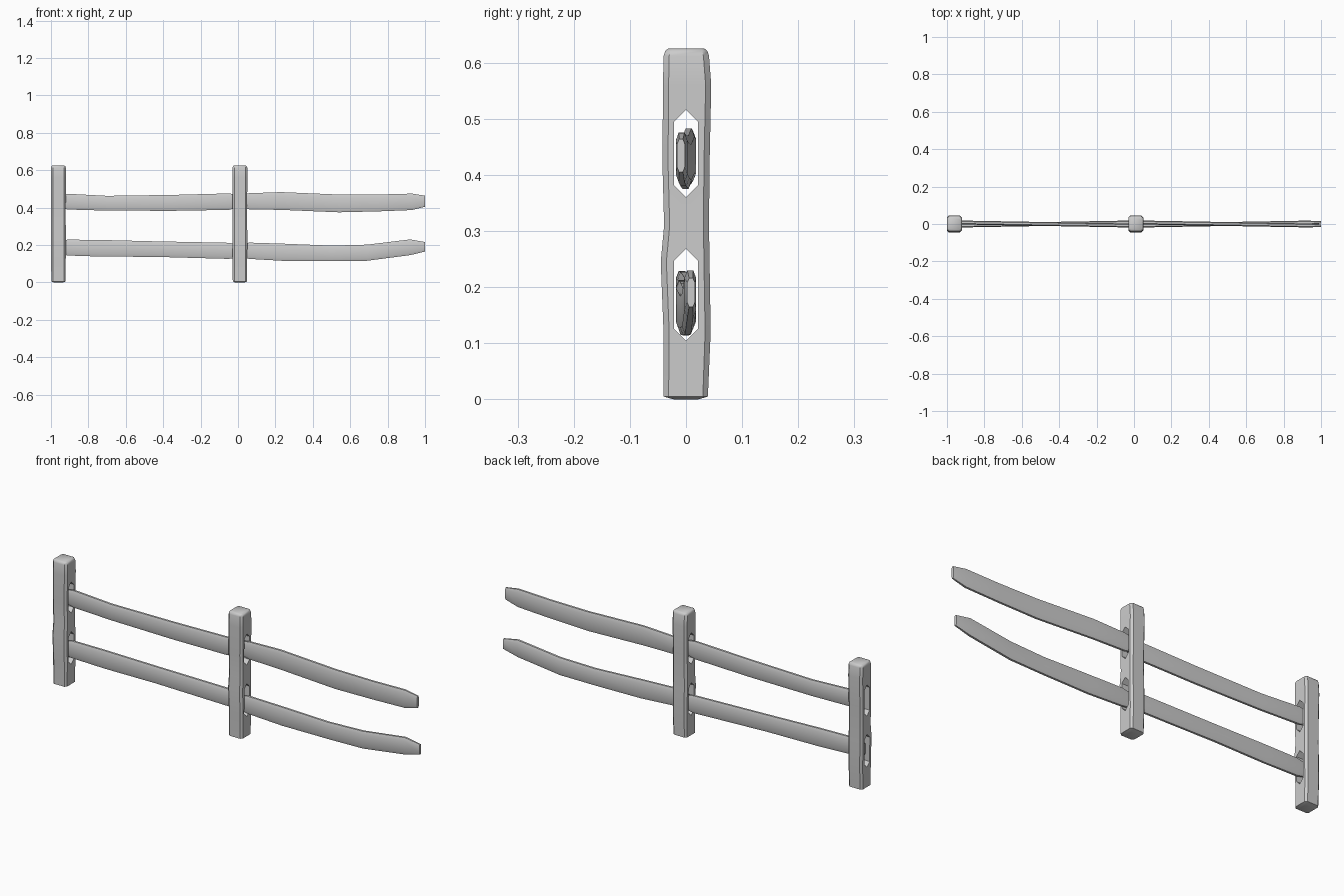
import bpy, bmesh
from math import radians

if "Cube" in bpy.data.objects:
    bpy.data.objects.remove(bpy.data.objects["Cube"])


def loft(name, rings):
    """Skin a stack of equal-sized rings and cap both ends."""
    bm = bmesh.new()
    vs = [[bm.verts.new(p) for p in r] for r in rings]
    n = len(vs[0])
    for a, b in zip(vs, vs[1:]):
        for i in range(n):
            j = (i + 1) % n
            bm.faces.new((a[i], a[j], b[j], b[i]))
    bm.faces.new(vs[0])
    bm.faces.new(vs[-1])
    bmesh.ops.recalc_face_normals(bm, faces=bm.faces)
    me = bpy.data.meshes.new(name)
    bm.to_mesh(me)
    bm.free()
    ob = bpy.data.objects.new(name, me)
    bpy.context.collection.objects.link(ob)
    return ob


def smooth(ob, angle):
    bpy.ops.object.select_all(action='DESELECT')
    ob.select_set(True)
    bpy.context.view_layer.objects.active = ob
    bpy.ops.object.shade_smooth_by_angle(angle=radians(angle))


# Post outline: z, half width in x, y min, y max, corner chamfer
POST = [(0.0, 0.025, -0.022, 0.022, 0.006), (0.005, 0.038, -0.04, 0.039, 0.009),
        (0.12, 0.039, -0.040, 0.044, 0.010), (0.245, 0.040, -0.045, 0.042, 0.010),
        (0.31, 0.039, -0.039, 0.041, 0.010), (0.42, 0.039, -0.042, 0.042, 0.010),
        (0.56, 0.040, -0.041, 0.045, 0.010), (0.612, 0.040, -0.040, 0.041, 0.010),
        (0.621, 0.037, -0.037, 0.038, 0.009), (0.625, 0.032, -0.032, 0.033, 0.008)]


def post(name, cx):
    rings = []
    for z, h, y0, y1, c in POST:
        rings.append([(cx + x, y, z) for x, y in (
            (-h + c, y0), (h - c, y0), (h, y0 + c), (h, y1 - c),
            (h - c, y1), (-h + c, y1), (-h, y1 - c), (-h, y0 + c))])
    ob = loft(name, rings)
    # Hexagonal slots running through the post
    for low, high in ((0.104, 0.268), (0.360, 0.516)):
        s = 0.021
        hexagon = [(0, low), (s, low + s), (s, high - s),
                   (0, high), (-s, high - s), (-s, low + s)]
        cutter = loft("slot_cutter", [[(cx + x, y, z) for y, z in hexagon]
                                      for x in (-0.1, 0.1)])
        cutter.hide_render = True
        mod = ob.modifiers.new("slot", 'BOOLEAN')
        mod.object, mod.operation, mod.solver = cutter, 'DIFFERENCE', 'EXACT'
        bpy.context.view_layer.objects.active = ob
        bpy.ops.object.modifier_apply(modifier=mod.name)
        bpy.data.objects.remove(cutter)
    smooth(ob, 40)


post("end_post", -0.96)
post("middle_post", 0.01)


def rail(name, path, side):
    """Path of (x, bottom, top); crosses from +side to -side along its length."""
    x0, x1 = path[0][0], path[-1][0]
    rings = []
    for i, (x, lo, hi) in enumerate(path):
        cy = side * 0.009 * (1 - 2 * (x - x0) / (x1 - x0))
        w = 0.007 if i in (0, len(path) - 1) else 0.0105
        e = (hi - lo) * 0.16
        rings.append([(x, cy + y, z) for y, z in (
            (-w * 0.5, lo), (w * 0.5, lo), (w, lo + e), (w, hi - e),
            (w * 0.5, hi), (-w * 0.5, hi), (-w, hi - e), (-w, lo + e))])
    smooth(loft(name, rings), 50)


# Split rails, overlapping side by side inside the slots
rail("upper_rail_left", [(-0.98, 0.405, 0.462), (-0.91, 0.390, 0.474),
     (-0.70, 0.384, 0.463), (-0.35, 0.383, 0.468), (-0.05, 0.388, 0.476),
     (0.03, 0.405, 0.465)], 1)
rail("upper_rail_right", [(-0.01, 0.405, 0.465), (0.06, 0.391, 0.477),
     (0.23, 0.388, 0.483), (0.54, 0.375, 0.470), (0.75, 0.380, 0.470),
     (0.93, 0.387, 0.475), (1.0, 0.405, 0.464)], 1)
rail("lower_rail_left", [(-0.98, 0.160, 0.215), (-0.91, 0.144, 0.229),
     (-0.73, 0.138, 0.227), (-0.45, 0.137, 0.220), (-0.05, 0.126, 0.212),
     (0.03, 0.140, 0.200)], -1)
rail("lower_rail_right", [(-0.01, 0.140, 0.200), (0.06, 0.126, 0.213),
     (0.25, 0.115, 0.207), (0.50, 0.114, 0.197), (0.69, 0.116, 0.202),
     (0.92, 0.146, 0.230), (1.0, 0.165, 0.216)], -1)
